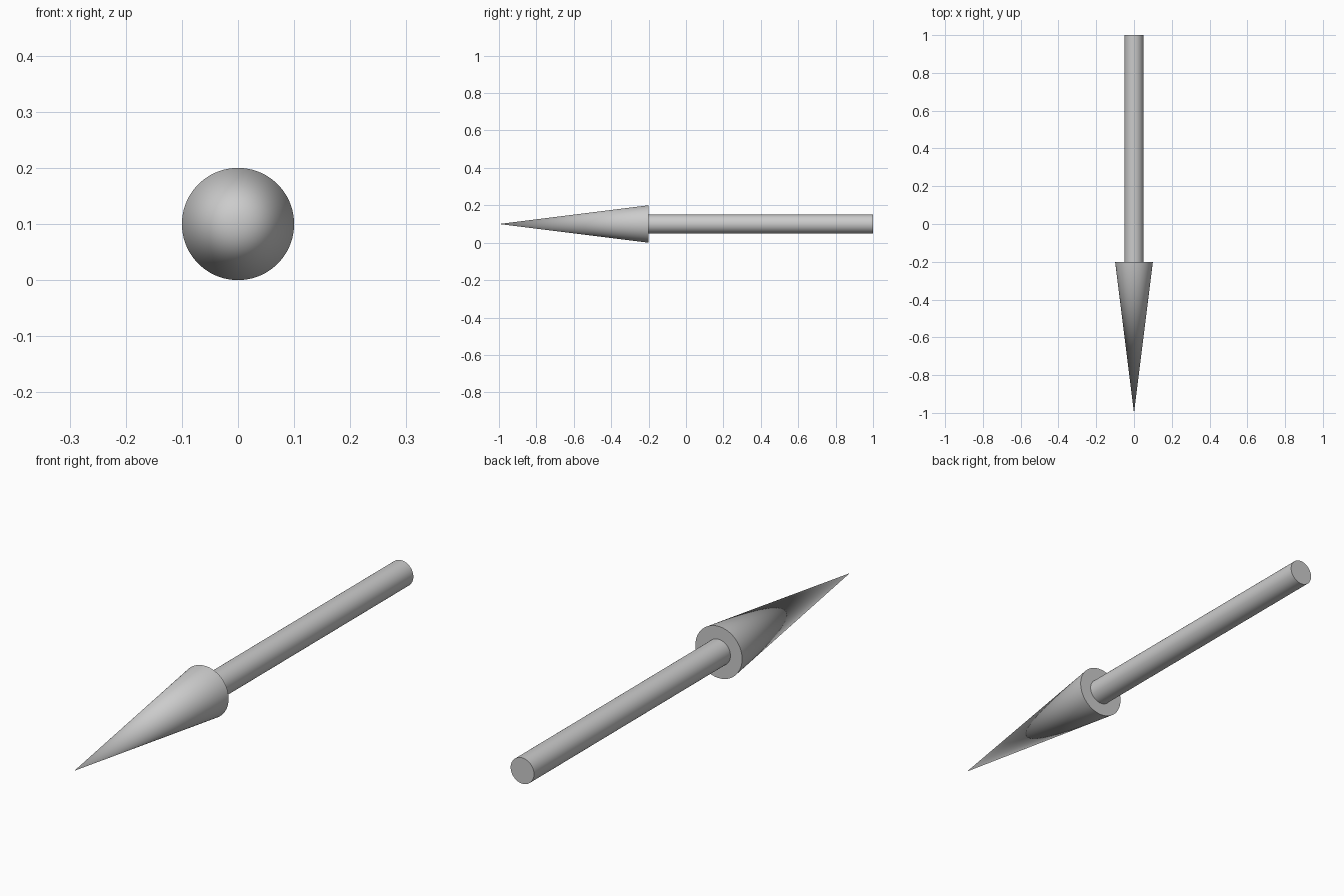
import bpy
import math

if "Cube" in bpy.data.objects:
    bpy.data.objects.remove(bpy.data.objects["Cube"])

AXIS_Z = 0.1  # height of the arrow's centre line
SIDES = 96


def turned_part(name, y_front, y_back, r_front, r_back):
    """Round part lying along y, from y_front (towards -y) to y_back."""
    bpy.ops.mesh.primitive_cone_add(
        vertices=SIDES, radius1=r_back, radius2=r_front,
        depth=y_back - y_front,
        location=(0, (y_front + y_back) / 2, AXIS_Z),
        rotation=(math.radians(90), 0, 0))
    part = bpy.context.object
    part.name = name
    bpy.ops.object.shade_smooth_by_angle(angle=math.radians(30))
    return part


# Pointed head, tip facing the front
turned_part("arrow_head", -1.0, -0.2, 0.0, 0.1)

# Straight shaft, seated slightly inside the head
turned_part("arrow_shaft", -0.21, 1.0, 0.05, 0.05)
